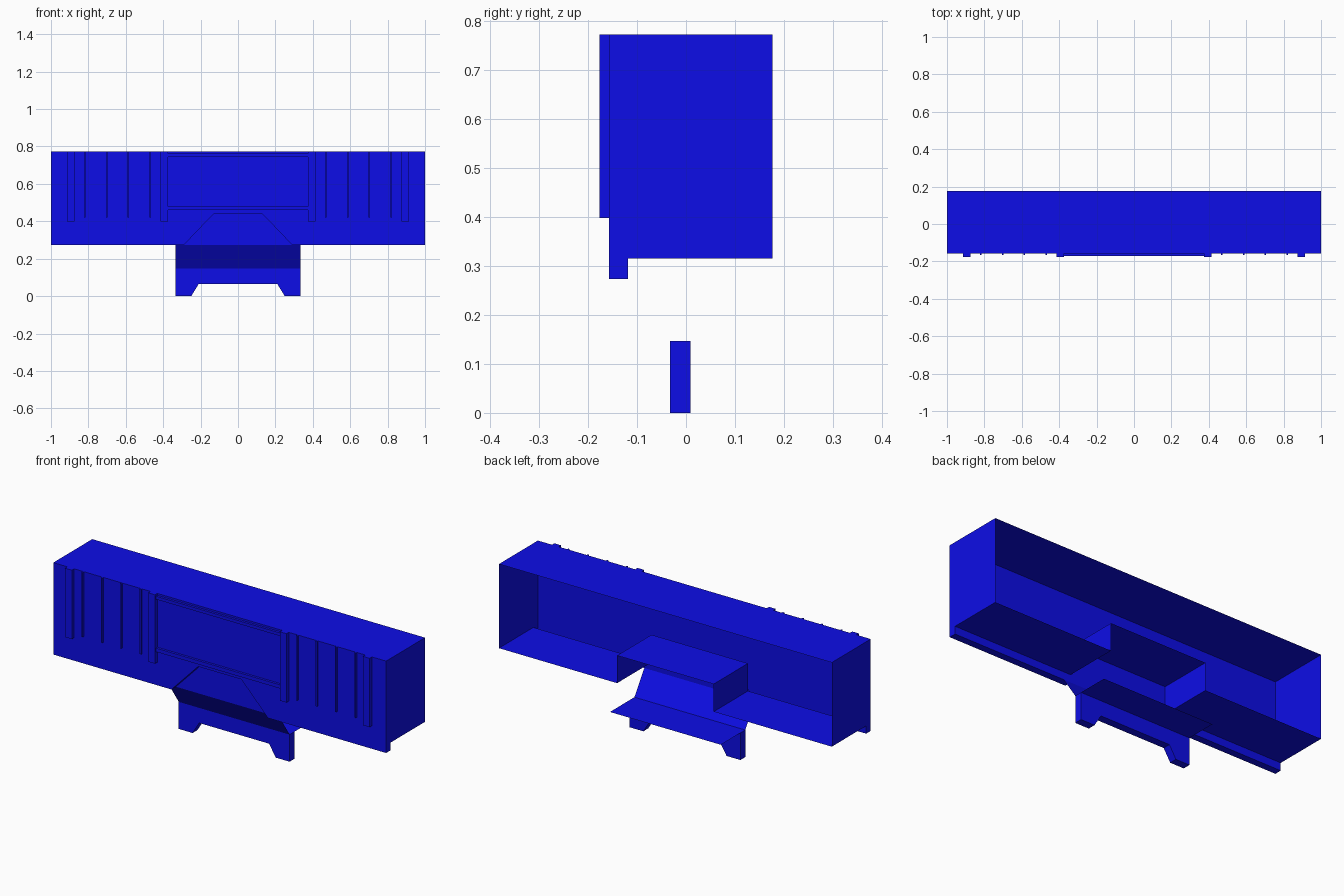
import bpy

if "Cube" in bpy.data.objects:
    bpy.data.objects.remove(bpy.data.objects["Cube"])

blue = bpy.data.materials.new("blue")
blue.diffuse_color = (0.004, 0.004, 0.8, 1)
blue.use_nodes = True
blue.node_tree.nodes["Principled BSDF"].inputs["Base Color"].default_value = blue.diffuse_color

# main levels
YF, YI, YB = -0.157, -0.118, 0.177      # front skin, lip back, open back
Z_LIP, Z_FLOOR, Z_TUN, Z_TOP = 0.273, 0.315, 0.465, 0.772
TW, SW = 0.29, 0.333                    # half widths of tunnel and support


def make_object(name, faces):
    """Build a sheet object from faces given as lists of 3D points."""
    verts, index, polys = [], {}, []
    for face in faces:
        poly = []
        for p in face:
            key = tuple(round(c, 4) for c in p)
            if key not in index:
                index[key] = len(verts)
                verts.append(key)
            poly.append(index[key])
        polys.append(poly)
    mesh = bpy.data.meshes.new(name)
    mesh.from_pydata(verts, [], polys)
    mesh.materials.append(blue)
    obj = bpy.data.objects.new(name, mesh)
    bpy.context.collection.objects.link(obj)
    return obj


def extrude_x(profile, x0, x1):
    """Strip of faces sweeping an open (y, z) profile along x."""
    return [[(x0, *a), (x1, *a), (x1, *b), (x0, *b)]
            for a, b in zip(profile, profile[1:])]


def prism(name, outline, y0, y1):
    """Solid made from an (x, z) outline between two y planes."""
    front = [(x, y0, z) for x, z in outline]
    back = [(x, y1, z) for x, z in outline]
    faces = [front, back[::-1]]
    for i in range(len(outline)):
        j = (i + 1) % len(outline)
        faces.append([front[j], front[i], back[i], back[j]])
    return make_object(name, faces)


def box(name, x0, x1, y0, y1, z0, z1):
    return prism(name, [(x0, z0), (x1, z0), (x1, z1), (x0, z1)], y0, y1)


# front skin with trapezoid notch
notch = [(-TW, Z_LIP), (-0.13, 0.44), (0.13, 0.44), (TW, Z_LIP)]
skin = [(-1, Z_LIP)] + notch + [(1, Z_LIP), (1, Z_TOP), (-1, Z_TOP)]
make_object("front_skin", [[(x, YF, z) for x, z in skin]])

# notch lining and its back wall
lining = [[(a[0], YF, a[1]), (a[0], YI, a[1]), (b[0], YI, b[1]), (b[0], YF, b[1])]
          for a, b in zip(notch, notch[1:])]
make_object("notch_lining", lining)

# open-backed shell: roof, end walls, floor and lip
floor = [(YF, Z_LIP), (YI, Z_LIP), (YI, Z_FLOOR), (YB, Z_FLOOR)]
shell = extrude_x([(YB, Z_TOP), (YF, Z_TOP)], -1, 1)
for s in (-1, 1):
    shell += extrude_x(floor, s * TW, s)
    wall = [(s, y, z) for y, z in floor + [(YB, Z_TOP), (YF, Z_TOP)]]
    shell.append(wall if s > 0 else wall[::-1])
make_object("shell", shell)

# raised tunnel in the floor
tunnel = extrude_x([(YI, Z_LIP), (YI, Z_TUN), (YB, Z_TUN)], -TW, TW)
for s in (-1, 1):
    tunnel.append([(s * TW, YI, Z_FLOOR), (s * TW, YB, Z_FLOOR),
                   (s * TW, YB, Z_TUN), (s * TW, YI, Z_TUN)])
make_object("floor_tunnel", tunnel)

# sloping apron and flat shelf below the shell
make_object("apron_and_shelf",
            extrude_x([(YI, Z_LIP), (-0.033, 0.147), (YB, 0.147)], -SW, SW))

# foot plate with two legs
half = [(0.21, 0.065), (0.25, 0), (SW, 0), (SW, 0.147)]
prism("foot_plate", half + [(-x, z) for x, z in reversed(half)], -0.033, 0.009)

# pilasters and thin ribs on both sides
for s, side in ((-1, "left"), (1, "right")):
    for c in (0.395, 0.895):
        box(f"pilaster_{side}", s * c - 0.02, s * c + 0.02, -0.177, YF, 0.398, Z_TOP)
    for c in (0.47, 0.587, 0.703, 0.82):
        box(f"rib_{side}", s * c - 0.004, s * c + 0.004, -0.167, YF, 0.42, Z_TOP)

# rails framing the centre panel
for name, z0, z1 in (("lower_rail", 0.46, 0.48), ("upper_rail", 0.745, 0.762)):
    box(name, -0.375, 0.375, -0.17, YF, z0, z1)
